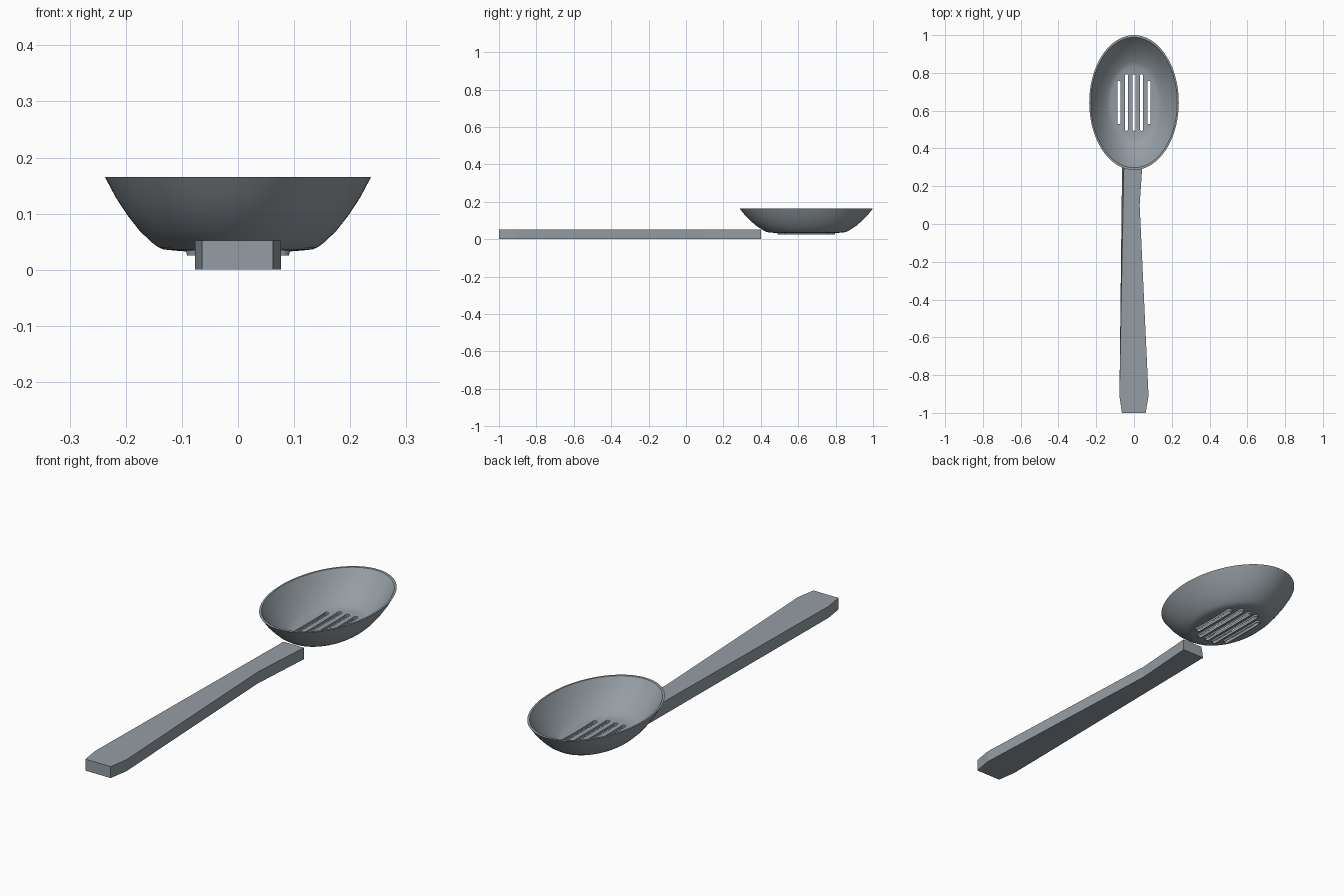
import bpy, bmesh, math

cube = bpy.data.objects.get("Cube")
if cube:
    bpy.data.objects.remove(cube, do_unlink=True)

# Single brushed steel colour
COLOUR = (0.30, 0.34, 0.37, 1)
steel = bpy.data.materials.new("grey_steel")
steel.use_nodes = True
steel.diffuse_color = COLOUR
steel.node_tree.nodes["Principled BSDF"].inputs["Base Color"].default_value = COLOUR

BOWL_Y, STRETCH = 0.643, 1.506


def finish(name, bm):
    bmesh.ops.recalc_face_normals(bm, faces=bm.faces)
    mesh = bpy.data.meshes.new(name)
    bm.to_mesh(mesh)
    bm.free()
    mesh.materials.append(steel)
    obj = bpy.data.objects.new(name, mesh)
    bpy.context.collection.objects.link(obj)
    return obj


def add_loop(bm, points):
    return [bm.verts.new(p) for p in points]


def bridge(bm, a, b):
    for i in range(len(a)):
        j = (i + 1) % len(a)
        bm.faces.new((a[i], a[j], b[j], b[i]))


def stadium(x, half_width, half_length, z, steps=8):
    """Slot outline with round ends, running along y."""
    points = []
    for end in (1, -1):
        for i in range(steps + 1):
            a = math.pi * i / steps
            points.append((x + end * half_width * math.cos(a),
                           BOWL_Y + end * (half_length - half_width + half_width * math.sin(a)), z))
    return points


# Handle: straight slab with flared grip; the left side leans in near the bowl
right = [(0.062, -1), (0.077, -0.91), (0.03, 0.1), (0.05, 0.4)]
left_low = [(-0.062, 0.4), (-0.077, -0.91), (-0.064, -1)]
left_top = [(-0.052, 0.4)] + left_low[1:]
bm = bmesh.new()
low = add_loop(bm, [(x, y, 0) for x, y in right + left_low])
top = add_loop(bm, [(x, y, 0.052) for x, y in right + left_top])
bm.faces.new(low)
bm.faces.new(top)
bridge(bm, low, top)
finish("handle", bm)

# Bowl: thin oval shell turned from one profile, outside then inside
outside = [(0.06, 0.032), (0.1, 0.033), (0.132, 0.036), (0.142, 0.040), (0.153, 0.048),
           (0.175, 0.069), (0.197, 0.097), (0.218, 0.129), (0.237, 0.165)]
inside = [(r - 0.008, z + 0.006 * (0.165 - z) / 0.133) for r, z in reversed(outside)]
SIDES = 96
bm = bmesh.new()
rings = []
for r, z in outside + inside:
    rings.append(add_loop(bm, [(r * math.cos(math.tau * i / SIDES),
                                BOWL_Y + STRETCH * r * math.sin(math.tau * i / SIDES), z)
                               for i in range(SIDES)]))
for a, b in zip(rings, rings[1:]):
    bridge(bm, a, b)
bm.faces.new(rings[0])
bm.faces.new(rings[-1])
bowl = finish("bowl", bm)

# Slots cut through the floor, each with a small lip underneath
slots = [(-0.08, 0.115), (-0.04, 0.15), (0, 0.15), (0.04, 0.15), (0.08, 0.115)]
cut = bmesh.new()
lips = bmesh.new()
for x, half in slots:
    a = add_loop(cut, stadium(x, 0.009, half, 0.0))
    b = add_loop(cut, stadium(x, 0.009, half, 0.1))
    cut.faces.new(a)
    cut.faces.new(b)
    bridge(cut, a, b)
    loops = [add_loop(lips, stadium(x, 0.0085 + grow, half + grow, z))
             for grow, z in ((0, 0.036), (0, 0.025), (0.002, 0.025), (0.005, 0.036))]
    for i in range(4):
        bridge(lips, loops[i], loops[(i + 1) % 4])
cutter = finish("slot_cutter", cut)
cutter.hide_render = True
finish("slot_lips", lips)

mod = bowl.modifiers.new("slots", "BOOLEAN")
mod.object = cutter
mod.operation = "DIFFERENCE"
mod.solver = "EXACT"
bpy.ops.object.select_all(action="DESELECT")
bpy.context.view_layer.objects.active = bowl
bowl.select_set(True)
bpy.ops.object.modifier_apply(modifier=mod.name)
bpy.data.objects.remove(cutter, do_unlink=True)
bpy.ops.object.shade_smooth_by_angle(angle=math.radians(35))
